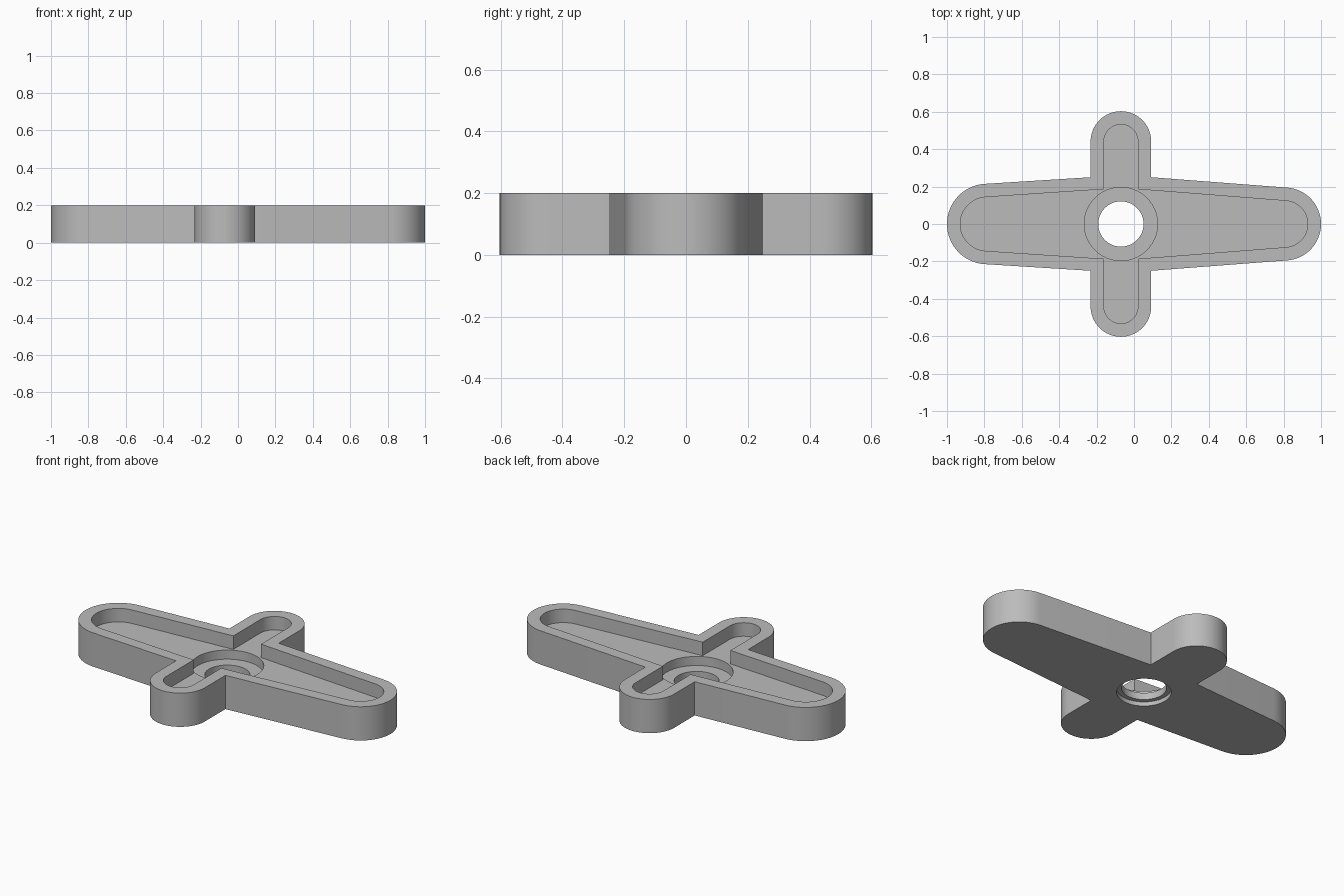
import bpy, bmesh
from math import cos, sin, radians, pi
from mathutils import Vector

HUB_X = -0.07
HEIGHT = 0.2

cube = bpy.data.objects.get("Cube")
if cube:
    bpy.data.objects.remove(cube, do_unlink=True)

grey = bpy.data.materials.new("grey plastic")
grey.use_nodes = True
grey.diffuse_color = (0.5, 0.5, 0.5, 1)
grey.node_tree.nodes["Principled BSDF"].inputs["Base Color"].default_value = (0.5, 0.5, 0.5, 1)


def arc(cx, cy, r, start, end, steps=32):
    """Points along an arc, angles in degrees."""
    angles = [radians(start + (end - start) * i / steps) for i in range(steps + 1)]
    return [(cx + r * cos(a), cy + r * sin(a)) for a in angles]


def cross_outline(inset, corner_y):
    """Four rounded arms, tapered along x, shrunk by the inset."""
    r_right, r_left, r_side = 0.195 - inset, 0.215 - inset, 0.162 - inset
    side_y = 0.441
    return (arc(0.805, 0, r_right, -85.3, 85.3)
            + [(HUB_X + r_side, corner_y)]
            + arc(HUB_X, side_y, r_side, 0, 180)
            + [(HUB_X - r_side, corner_y)]
            + arc(-0.785, 0, r_left, 93.5, 266.5)
            + [(HUB_X - r_side, -corner_y)]
            + arc(HUB_X, -side_y, r_side, 180, 360)
            + [(HUB_X + r_side, -corner_y)])


def circle(r, steps=64):
    return arc(HUB_X, 0, r, 0, 360, steps)[:-1]


def prism(name, outline, z0, z1):
    """Extrude a closed outline between two heights."""
    bm = bmesh.new()
    base = bm.faces.new([bm.verts.new((x, y, z0)) for x, y in outline])
    top = bmesh.ops.extrude_face_region(bm, geom=[base])["geom"]
    bmesh.ops.translate(bm, vec=Vector((0, 0, z1 - z0)),
                        verts=[v for v in top if isinstance(v, bmesh.types.BMVert)])
    bmesh.ops.recalc_face_normals(bm, faces=bm.faces)
    mesh = bpy.data.meshes.new(name)
    bm.to_mesh(mesh)
    bm.free()
    mesh.materials.append(grey)
    obj = bpy.data.objects.new(name, mesh)
    bpy.context.collection.objects.link(obj)
    return obj


# Cross-shaped body
body = prism("cross_arm_body", cross_outline(0, 0.25), 0, HEIGHT)

# Arm pocket, hub recess, through hole and underside counterbore
cutters = [
    prism("pocket_cutter", cross_outline(0.071, 0.186), 0.12, 0.3),
    prism("hub_recess_cutter", circle(0.196), 0.066, 0.1201),
    prism("hole_cutter", circle(0.121), -0.1, 0.3),
    prism("counterbore_cutter", circle(0.147), -0.1, 0.025),
]
for cutter in cutters:
    cutter.hide_render = True
    mod = body.modifiers.new(cutter.name, "BOOLEAN")
    mod.operation = "DIFFERENCE"
    mod.solver = "EXACT"
    mod.object = cutter

# Bake the cuts and drop the cutters
bpy.context.view_layer.update()
graph = bpy.context.evaluated_depsgraph_get()
cut_mesh = bpy.data.meshes.new_from_object(body.evaluated_get(graph))
body.modifiers.clear()
body.data = cut_mesh
for cutter in cutters:
    bpy.data.objects.remove(cutter, do_unlink=True)

bpy.ops.object.select_all(action="DESELECT")
body.select_set(True)
bpy.context.view_layer.objects.active = body
bpy.ops.object.shade_smooth_by_angle(angle=radians(30))
